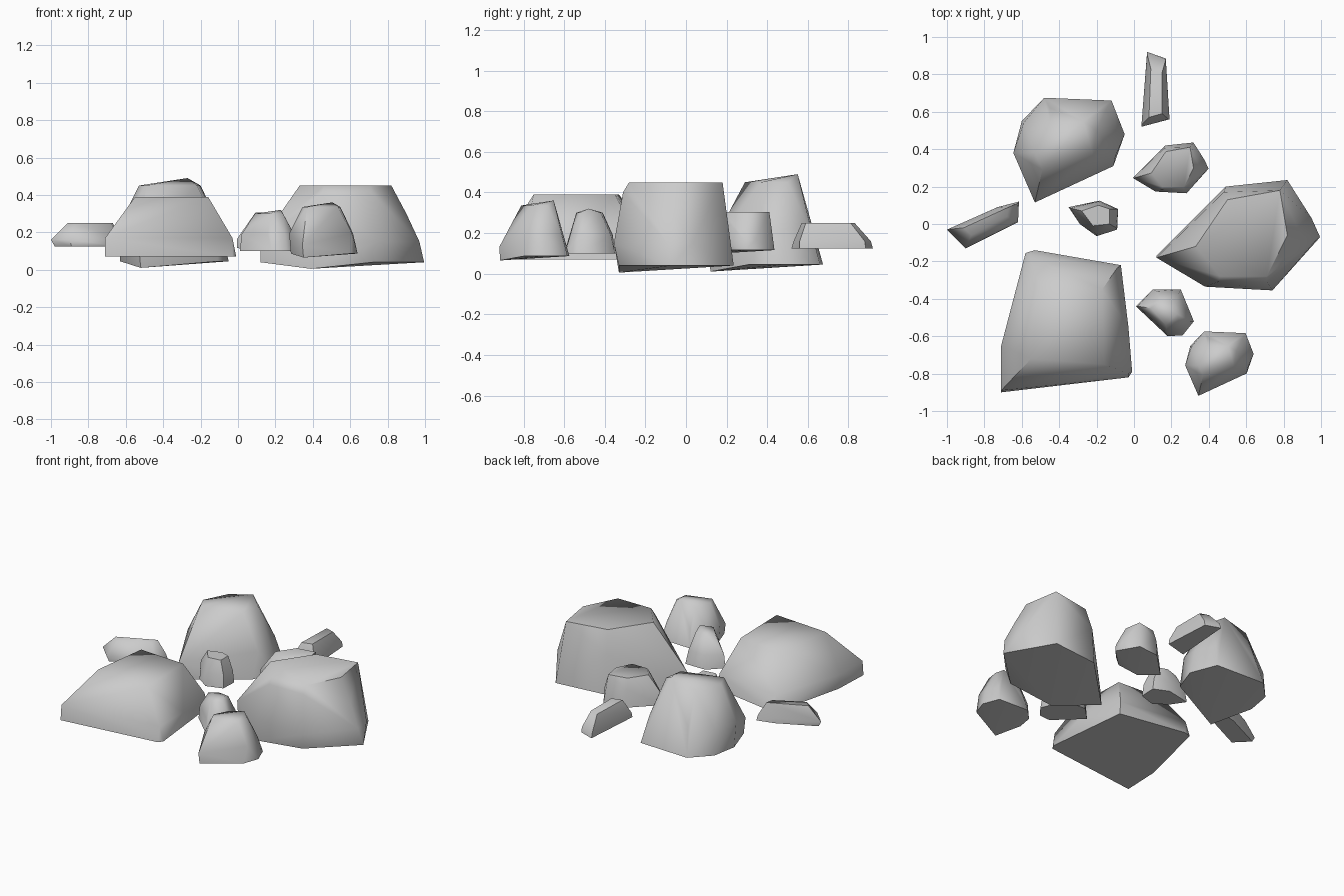
import bpy, bmesh, math
from mathutils import Vector


def rock(name, points, pivot=(0, 0, 0), place=(0, 0, 0), s=1.0):
    """Faceted stone: hull of a few corner points, optionally re-used smaller elsewhere."""
    bm = bmesh.new()
    for p in points:
        bm.verts.new((Vector(p) - Vector(pivot)) * s + Vector(place))
    res = bmesh.ops.convex_hull(bm, input=bm.verts)
    junk = [v for v in res["geom_interior"] if isinstance(v, bmesh.types.BMVert)]
    bmesh.ops.delete(bm, geom=junk, context='VERTS')
    bmesh.ops.dissolve_limit(bm, angle_limit=math.radians(1), verts=bm.verts, edges=bm.edges)
    bmesh.ops.recalc_face_normals(bm, faces=bm.faces)
    me = bpy.data.meshes.new(name)
    bm.to_mesh(me)
    bm.free()
    ob = bpy.data.objects.new(name, me)
    bpy.context.collection.objects.link(ob)
    bpy.ops.object.select_all(action='DESELECT')
    ob.select_set(True)
    bpy.context.view_layer.objects.active = ob
    bpy.ops.object.shade_smooth_by_angle(angle=math.radians(62))
    return ob


def ring(z, *xy):
    return [(x, y, z) for x, y in xy]


# Large boulder, front left
block = (ring(0.07, (-.70, -.65), (-.71, -.90), (-.03, -.82), (-.01, -.79),
              (-.07, -.22), (-.53, -.14), (-.58, -.155))
         + ring(0.17, (-.71, -.65), (-.71, -.89), (-.03, -.80), (-.03, -.55),
                (-.09, -.235), (-.56, -.17))
         + ring(0.39, (-.55, -.72), (-.50, -.33), (-.17, -.35), (-.16, -.75)))
rock("front_left_boulder", block)

# Large pointed boulder, right, and its small copy behind
wedge = ([(.39, -.33, .005)]
         + ring(0.04, (.12, -.17), (.72, -.33), (.995, -.07), (.82, .235), (.49, .20))
         + ring(0.15, (.12, -.18), (.38, -.335), (.74, -.355), (.97, -.09), (.95, .03))
         + ring(0.30, (.24, -.15), (.90, -.07), (.48, .17))
         + ring(0.40, (.45, -.31), (.71, -.31))
         + ring(0.45, (.33, -.12), (.46, -.28), (.71, -.28), (.82, -.06),
                (.78, .18), (.50, .13)))
rock("right_boulder", wedge)
rock("back_right_stone", wedge, (.553, -.06, .005), (.195, .30, .10), 0.46)

# Tall boulder, back left, and its small copy at the front
peak = ([(-.52, .12, .01), (-.53, .115, .12), (-.27, .55, .49)]
        + ring(0.045, (-.63, .38), (-.11, .31), (-.05, .48), (-.12, .66),
               (-.48, .675), (-.60, .55))
        + ring(0.22, (-.645, .38), (-.10, .36), (-.09, .48), (-.15, .61),
               (-.45, .62), (-.59, .54))
        + ring(0.45, (-.53, .38), (-.49, .29), (-.22, .37), (-.20, .50), (-.45, .54)))
rock("back_left_boulder", peak)
rock("front_right_stone", peak, (-.35, .3975, .01), (.455, -.745, .065), 0.615)

# Small pebble, front centre
rock("front_pebble",
     ring(0.10, (.01, -.44), (.10, -.35), (.25, -.35), (.32, -.52), (.26, -.595), (.18, -.60))
     + ring(0.19, (.02, -.44), (.12, -.36), (.24, -.37), (.30, -.52), (.25, -.57), (.16, -.57))
     + ring(0.30, (.09, -.45), (.14, -.41), (.22, -.42), (.24, -.52), (.17, -.54))
     + [(.23, -.48, .32)])

# Small pebble, centre
rock("centre_pebble",
     ring(0.12, (-.35, .09), (-.29, 0), (-.20, -.065), (-.09, -.03), (-.085, .08), (-.185, .125))
     + ring(0.20, (-.34, .085), (-.20, -.055), (-.095, -.02), (-.095, .08), (-.19, .12))
     + ring(0.29, (-.28, .07), (-.22, -.01), (-.13, .0), (-.13, .08), (-.19, .10)))

# Thin slivers, back and left
rock("back_sliver",
     ring(0.125, (.07, .92), (.17, .885), (.19, .56), (.04, .52))
     + ring(0.16, (.07, .91), (.17, .88), (.185, .56), (.04, .53))
     + ring(0.25, (.09, .83), (.15, .81), (.15, .59), (.08, .57)))
rock("left_sliver",
     ring(0.125, (-.98, -.03), (-.89, -.12), (-.62, .01), (-.615, .12), (-.73, .09))
     + ring(0.16, (-1.0, -.03), (-.90, -.13), (-.63, .01), (-.62, .11), (-.74, .085))
     + ring(0.25, (-.91, -.02), (-.87, -.06), (-.68, .04), (-.67, .09)))
